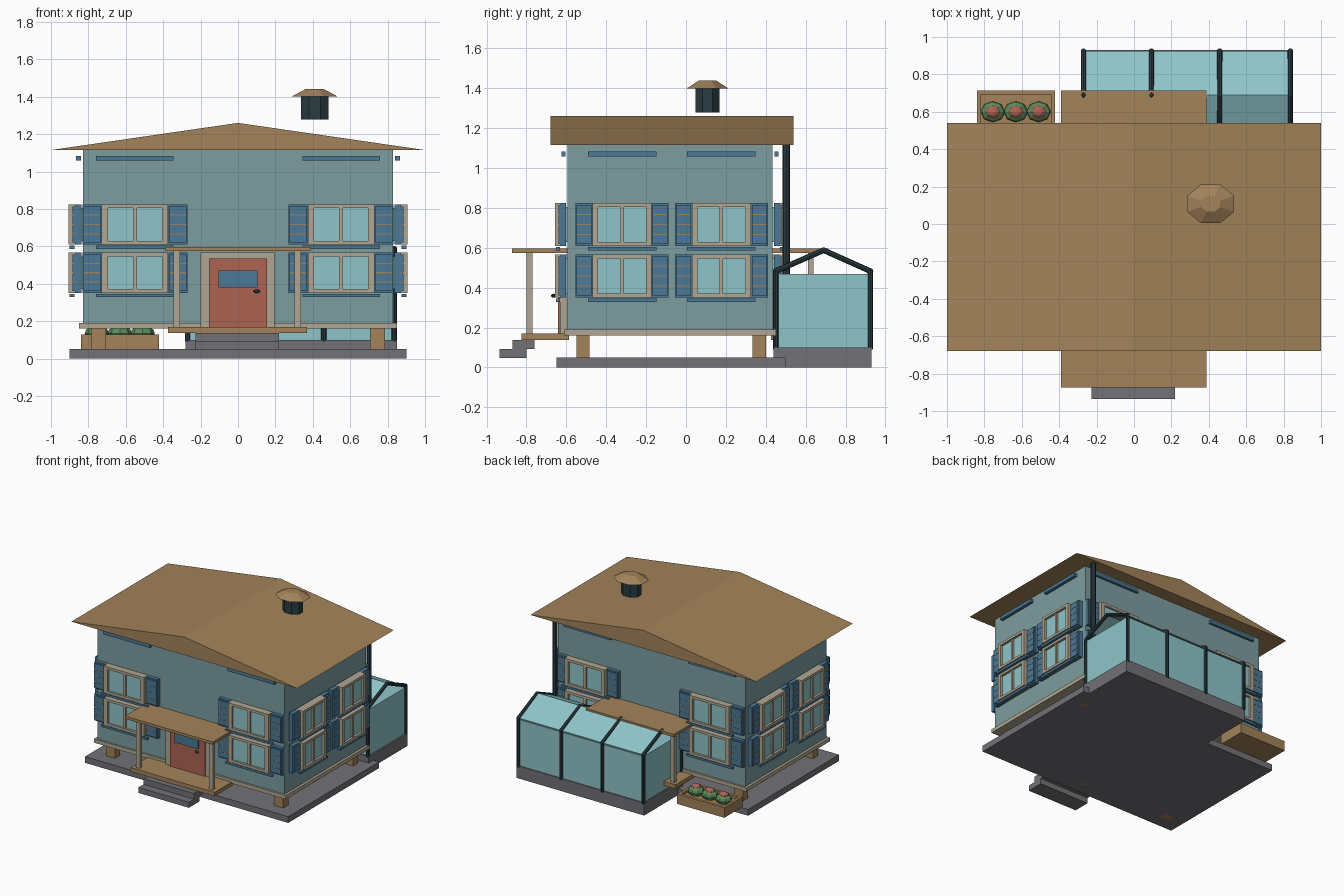
import bpy, bmesh, math
from mathutils import Matrix, Vector

if "Cube" in bpy.data.objects:
    bpy.data.objects.remove(bpy.data.objects["Cube"])


def material(name, r, g, b):
    lin = [((c / 255 + 0.055) / 1.055) ** 2.4 for c in (r, g, b)]
    m = bpy.data.materials.new(name)
    m.diffuse_color = (*lin, 1)
    m.use_nodes = True
    m.node_tree.nodes["Principled BSDF"].inputs["Base Color"].default_value = m.diffuse_color
    return m


WALL = material("teal wall", 125, 157, 160)
GLASS = material("pale glass", 143, 197, 201)
BLUE = material("blue paint", 75, 120, 150)
CREAM = material("cream trim", 176, 167, 147)
WOOD = material("brown wood", 163, 131, 90)
STONE = material("grey stone", 114, 114, 119)
DARK = material("dark metal", 42, 60, 66)
RED = material("brick red", 174, 100, 84)
GREEN = material("leaf green", 90, 138, 90)


def finish(name, bm, mat):
    bmesh.ops.recalc_face_normals(bm, faces=bm.faces)
    me = bpy.data.meshes.new(name)
    bm.to_mesh(me)
    bm.free()
    me.materials.append(mat)
    ob = bpy.data.objects.new(name, me)
    bpy.context.collection.objects.link(ob)
    return ob


def boxes(name, mat, spans, M=Matrix()):
    """Boxes given as (x0, x1, y0, y1, z0, z1), joined in one object."""
    bm = bmesh.new()
    for x0, x1, y0, y1, z0, z1 in spans:
        T = Matrix.Translation(((x0 + x1) / 2, (y0 + y1) / 2, (z0 + z1) / 2))
        S = Matrix.Diagonal((x1 - x0, y1 - y0, z1 - z0, 1))
        bmesh.ops.create_cube(bm, size=1, matrix=M @ T @ S)
    return finish(name, bm, mat)


def rods(name, mat, pairs, r, sides=8):
    bm = bmesh.new()
    for a, b in pairs:
        a, b = Vector(a), Vector(b)
        rot = (b - a).to_track_quat('Z', 'Y').to_matrix().to_4x4()
        bmesh.ops.create_cone(bm, cap_ends=True, segments=sides, radius1=r, radius2=r,
                              depth=(b - a).length, matrix=Matrix.Translation((a + b) / 2) @ rot)
    return finish(name, bm, mat)


def cone(name, mat, loc, r1, r2, h, sy):
    bm = bmesh.new()
    M = Matrix.Translation(loc) @ Matrix.Diagonal((1, sy, 1, 1)) @ Matrix.Rotation(math.pi / 8, 4, 'Z')
    bmesh.ops.create_cone(bm, cap_ends=True, segments=8, radius1=r1, radius2=r2, depth=h, matrix=M)
    return finish(name, bm, mat)


def ball(name, mat, loc, size, u=8, v=6):
    bm = bmesh.new()
    bmesh.ops.create_uvsphere(bm, u_segments=u, v_segments=v, radius=1,
                              matrix=Matrix.Translation(loc) @ Matrix.Diagonal((*size, 1)))
    return finish(name, bm, mat)


def prism(name, mat, yz, axis, a, b):
    """Profile extruded along x or y from a to b."""
    bm = bmesh.new()
    f = bm.faces.new([bm.verts.new((a, p, z) if axis == 'x' else (p, a, z)) for p, z in yz])
    new = bmesh.ops.extrude_face_region(bm, geom=[f])['geom']
    d = (b - a, 0, 0) if axis == 'x' else (0, b - a, 0)
    bmesh.ops.translate(bm, vec=d, verts=[g for g in new if isinstance(g, bmesh.types.BMVert)])
    return finish(name, bm, mat)


# Foundation, piers, house body and roof
boxes("foundation_slab", STONE, [(-.9, .9, -.65, .5, 0, .05)])
boxes("piers", WOOD, [(x - .04, x + .04, y - .033, y + .033, 0, .165)
                      for x in (-.745, 0, .745) for y in (-.517, .367)])
boxes("base_trim", CREAM, [(-.85, .85, -.61, .45, .16, .19)])
boxes("house_walls", WALL, [(-.83, .83, -.595, .435, .19, 1.117)])
prism("gable_roof", WOOD, [(-1, 1.115), (1, 1.115), (0, 1.26)], 'y', -.68, .54)

# Chimney with cap
cone("chimney", DARK, (.41, .108, 1.34), .079, .079, .125, .83)
cone("chimney_cap", WOOD, (.41, .108, 1.42), .135, .055, .04, .83)

# Wall frames: local x along the wall, y outward, z up
front = Matrix(((1, 0, 0, 0), (0, -.83, 0, -.595), (0, 0, 1, 0), (0, 0, 0, 1)))
back = Matrix(((1, 0, 0, 0), (0, .83, 0, .435), (0, 0, 1, 0), (0, 0, 0, 1)))
right = Matrix(((0, 1, 0, .83), (.83, 0, 0, -.0715), (0, 0, 1, 0), (0, 0, 0, 1)))
left = Matrix(((0, -1, 0, -.83), (.83, 0, 0, -.0715), (0, 0, 1, 0), (0, 0, 0, 1)))


def window(tag, M, c, z):
    W, G, H, h = .178, .145, .108, .088
    boxes("window_frame_" + tag, CREAM, [
        (c - W, c - G, .01, .075, z - H, z + H), (c + G, c + W, .01, .075, z - H, z + H),
        (c - G, c + G, .01, .075, z + h, z + H), (c - G, c + G, .01, .075, z - H, z - h),
        (c - .011, c + .011, .01, .068, z - h, z + h)], M)
    boxes("window_glass_" + tag, GLASS, [(c - G, c + G, .0, .055, z - h, z + h)], M)
    boxes("window_sill_" + tag, BLUE, [(c - .207, c + .207, .045, .07, z - .13, z - .113)], M)
    for s in (-1, 1):
        m = c + s * .23
        boxes("shutter_" + tag, BLUE, [(m - .051, m + .051, .008, .042, z - H, z + H)], M)
        boxes("shutter_slats_" + tag, BLUE, [(m - .045, m + .045, .042, .054, z + k - .022, z + k + .022)
                                             for k in (-.075, -.025, .025, .075)], M)
        boxes("shutter_gaps_" + tag, WOOD, [(m - .045, m + .045, .042, .052, z + k - .003, z + k + .003)
                                            for k in (-.05, 0, .05)], M)


# Windows, shutters and the strips under the eaves on all four walls
for side, M, off in (("front", front, .551), ("back", back, .551),
                     ("right", right, .3), ("left", left, .3)):
    for c in (-off, off):
        for z in (.459, .717):
            window(side, M, c, z)
        boxes("eave_strip_" + side, BLUE, [(c - .207, c + .207, .01, .035, 1.058, 1.084)], M)

# Porches and doors, front and back
for side, M in (("front", front), ("back", back)):
    boxes("door_frame_" + side, CREAM, [(-.2, .195, 0, .045, .165, .566)], M)
    boxes("door_" + side, RED, [(-.155, .155, .03, .056, .168, .535)], M)
    boxes("door_window_" + side, BLUE, [(-.105, .105, .05, .075, .38, .47)], M)
    boxes("porch_deck_" + side, WOOD, [(-.373, .37, -.01, .277, .138, .17)], M)
    boxes("porch_posts_" + side, CREAM, [(x - .017, x + .017, .212, .247, .165, .58)
                                         for x in (-.327, .32)], M)
    boxes("porch_roof_" + side, WOOD, [(-.39, .387, -.01, .335, .574, .596)], M)
ball("door_knob", DARK, (.1, -.665, .36), (.018, .012, .01))
boxes("front_steps", STONE, [(-.227, .22, -.935, -.8, .048, .092), (-.227, .22, -.87, -.76, .092, .138)])

# Greenhouse at the back
boxes("greenhouse_base", STONE, [(-.28, .85, .44, .93, 0, .1)])
boxes("greenhouse_glass", GLASS, [(-.27, .838, .452, .922, .1, .468)])
prism("greenhouse_roof_glass", GLASS, [(.45, .474), (.69, .585), (.925, .474),
                                       (.925, .482), (.69, .593), (.45, .482)], 'x', -.27, .838)
arch = [(.45, .09), (.45, .483), (.69, .588), (.925, .483), (.925, .09)]
rods("greenhouse_frame", DARK, [((x, *p), (x, *q)) for x in (-.27, .093, .458, .836)
                                for p, q in zip(arch, arch[1:])], .014)
for x in (-.27, .093, .458, .836):
    for p in arch[1:4]:
        ball("frame_joint", DARK, (x, *p), (.0145,) * 3)

# Downpipe at the back corner
rods("downpipe", DARK, [((.81, .502, .05), (.81, .502, 1.116))], .019)

# Planter box with flowers
x0, x1, y0, y1, t = -.84, -.423, .485, .715, .022
boxes("planter_box", WOOD, [(x0, x1, y0, y1, .05, .11),
                            (x0, x1, y0, y0 + t, .11, .13), (x0, x1, y1 - t, y1, .11, .13),
                            (x0, x0 + t, y0, y1, .11, .13), (x1 - t, x1, y0, y1, .11, .13)])
for x in (-.755, -.632, -.51):
    ball("plant_leaves", GREEN, (x, .6, .135), (.065, .056, .042))
    ball("plant_flower", RED, (x, .6, .168), (.04, .034, .025))
